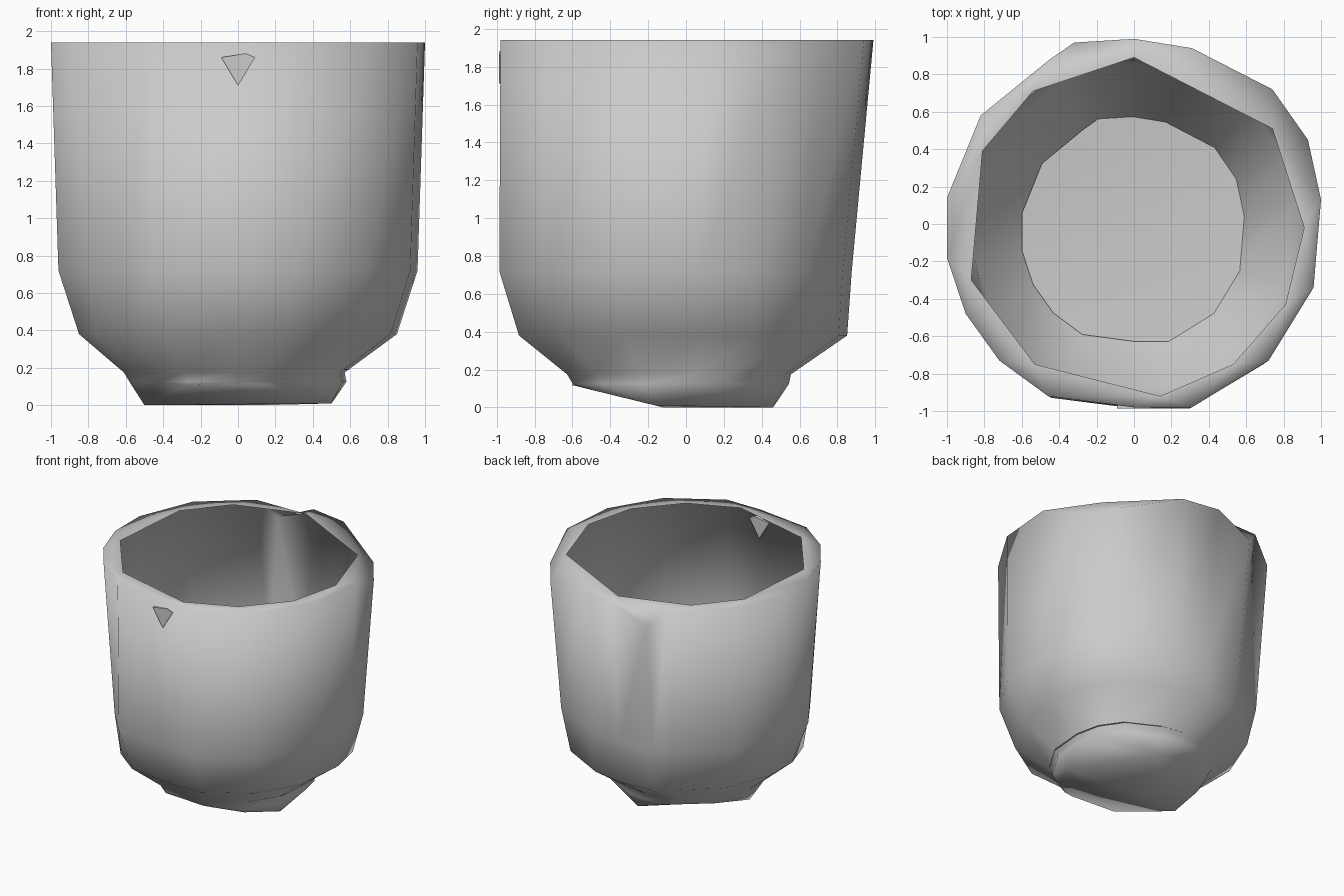
import bpy, bmesh

cube = bpy.data.objects.get("Cube")
if cube:
    bpy.data.objects.remove(cube, do_unlink=True)

# one plain grey glaze
clay = bpy.data.materials.new("grey_clay")
clay.use_nodes = True
colour = (0.6, 0.6, 0.6, 1)
clay.diffuse_color = colour
clay.node_tree.nodes["Principled BSDF"].inputs["Base Color"].default_value = colour

# irregular hand-cut outlines
OUTER = [(1, .13), (.93, .45), (.74, .72), (.31, .94), (0, .99), (-.32, .97),
         (-.45, .88), (-.82, .58), (-1, .14), (-1, -.18), (-.9, -.48), (-.72, -.73),
         (-.46, -.92), (0, -.98), (.31, -.98), (.72, -.73), (.96, -.34)]
INNER = [(.91, -.02), (.74, .51), (0, .89), (-.54, .71), (-.81, .39),
         (-.87, -.3), (-.53, -.75), (.14, -.92), (.53, -.75), (.81, -.43)]
BASE = [(.5, -.16), (.12, .46), (-.5, -.12), (-.27, -.56), (.1, -.6), (.38, -.46)]


def ring(bm, outline, z, sx=1, sy=1, cx=0, cy=0):
    """Closed loop of edges: the outline scaled and shifted at height z."""
    vs = [bm.verts.new((x * sx + cx, y * sy + cy, z)) for x, y in outline]
    return vs, [bm.edges.new((vs[i - 1], vs[i])) for i in range(len(vs))]


def finish(bm, name, smooth=True):
    mesh = bpy.data.meshes.new(name)
    bm.to_mesh(mesh)
    bm.free()
    for p in mesh.polygons:
        p.use_smooth = smooth
    mesh.materials.append(clay)
    ob = bpy.data.objects.new(name, mesh)
    bpy.context.collection.objects.link(ob)


# cup: a thin open shell with a folded-in lip on a roughly cut foot
bm = bmesh.new()
LEVELS = [(.125, .58, .58, 0, -.03), (.175, .59, .6, -.02, -.04),
          (.38, .85, .88, 0, -.02), (.72, .96, .945, 0, -.06), (1.94,)]
loops = [ring(bm, BASE, 0)] + [ring(bm, OUTER, *level) for level in LEVELS]
loops.append(ring(bm, INNER, 1.94))
base, belly, rim = loops[0][0], loops[4][0], loops[5][0]

# the underside slopes up to the front edge of the foot
for v in base:
    v.co.z = max(0, (-.12 - v.co.y) * .245)

# flattened flank and worn corners of the rim
for v in belly[10:12]:
    v.co.xy *= .93
for i in (1, 2, 5):
    rim[i].co.z = 1.8

for a, b in zip(loops, loops[1:]):
    bmesh.ops.bridge_loops(bm, edges=a[1] + b[1])
bm.faces.new(base[:3])
bm.faces.new(base[2:] + base[:1])
bmesh.ops.recalc_face_normals(bm, faces=bm.faces)
finish(bm, "cup")

# shallow dish that closes the bowl above the foot
bm = bmesh.new()
edge, _ = ring(bm, OUTER, .19, .6, .61, 0, -.03)
centre = bm.verts.new((0, 0, .15))
for i in range(len(edge)):
    bm.faces.new((edge[i - 1], edge[i], centre))
finish(bm, "bowl_floor")

# small flat triangular chip in the front wall
bm = bmesh.new()
chip = bm.faces.new([bm.verts.new((x, -.987, z)) for x, z in
                     ((-.09, 1.86), (.04, 1.88), (.09, 1.86), (0, 1.71))])
moved = bmesh.ops.extrude_face_region(bm, geom=[chip])["geom"]
bmesh.ops.translate(bm, vec=(0, .03, 0),
                    verts=[g for g in moved if isinstance(g, bmesh.types.BMVert)])
bmesh.ops.recalc_face_normals(bm, faces=bm.faces)
finish(bm, "front_chip", smooth=False)
